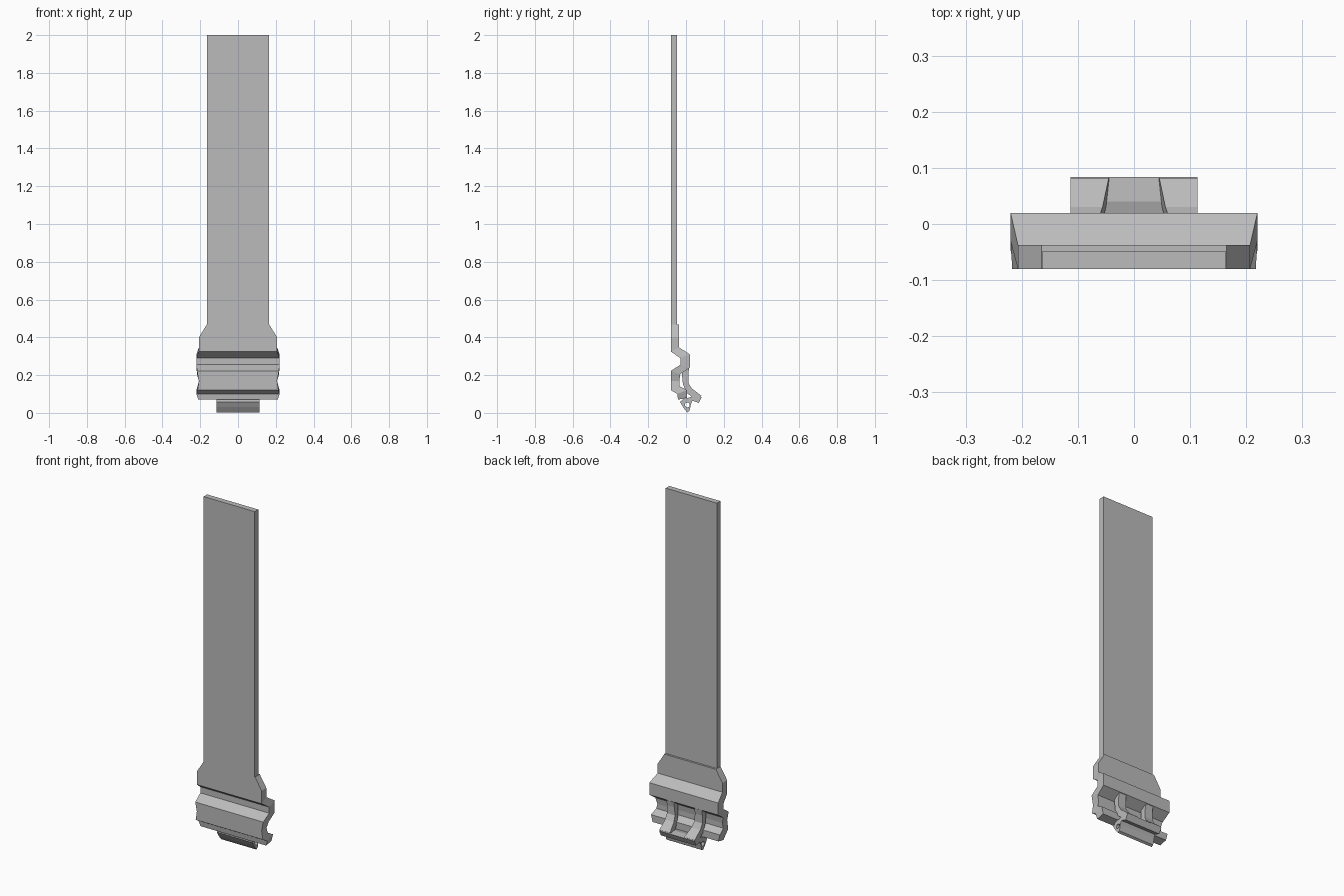
import bpy, bmesh
from mathutils import Matrix

cube = bpy.data.objects.get("Cube")
if cube:
    bpy.data.objects.remove(cube, do_unlink=True)

grey = bpy.data.materials.new("plain grey")
grey.use_nodes = True
colour = (0.5, 0.5, 0.5, 1)
grey.diffuse_color = colour
grey.node_tree.nodes["Principled BSDF"].inputs["Base Color"].default_value = colour


def finish(name, bm):
    bmesh.ops.recalc_face_normals(bm, faces=bm.faces[:])
    mesh = bpy.data.meshes.new(name)
    bm.to_mesh(mesh)
    bm.free()
    mesh.materials.append(grey)
    obj = bpy.data.objects.new(name, mesh)
    bpy.context.collection.objects.link(obj)
    return obj


def loft(name, sections):
    """Skin sections given as (front y, front z, back y, back z, x start, x end)."""
    bm = bmesh.new()
    rings = []
    for yf, zf, yb, zb, x0, x1 in sections:
        corners = ((x0, yf, zf), (x1, yf, zf), (x1, yb, zb), (x0, yb, zb))
        rings.append([bm.verts.new(c) for c in corners])
    for a, b in zip(rings, rings[1:]):
        for i in range(4):
            j = (i + 1) % 4
            bm.faces.new((a[i], a[j], b[j], b[i]))
    bm.faces.new(rings[0])
    bm.faces.new(rings[-1])
    return finish(name, bm)


def extrude_profile(name, points, half):
    bm = bmesh.new()
    face = bm.faces.new([bm.verts.new((-half, y, z)) for y, z in points])
    out = bmesh.ops.extrude_face_region(bm, geom=[face])
    moved = [v for v in out["geom"] if isinstance(v, bmesh.types.BMVert)]
    bmesh.ops.translate(bm, verts=moved, vec=(2 * half, 0, 0))
    return finish(name, bm)


# Long flat strap
extrude_profile("strap", [(-.08, .468), (-.048, .468), (-.048, 2), (-.08, 2)], .163)

# Folded buckle plate: front y, z, back y, z, half width
plate = [
    (-.08, .468, -.037, .468, .165),
    (-.08, .40, -.037, .40, .207),
    (-.08, .325, -.037, .347, .207),
    (-.03, .29, .02, .31, .22),
    (-.03, .255, .02, .24, .22),
    (-.08, .222, -.03, .205, .217),
    (-.08, .17, -.035, .17, .207),
    (-.08, .12, -.035, .142, .214),
    (-.046, .10, .005, .12, .22),
    (-.042, .07, .005, .08, .21),
]
loft("buckle_plate", [(*s[:4], -s[4], s[4]) for s in plate])

# Two curved arms behind the plate: front y, z, back y, z, inner x
arm = [
    (-.025, .235, .019, .25, .066),
    (-.02, .19, .012, .205, .065),
    (-.016, .15, .012, .16, .062),
    (.005, .105, .03, .13, .056),
    (.05, .07, .082, .09, .045),
]
for side, word in ((1, "left"), (-1, "right")):
    loft(word + "_arm", [(*s[:4], side * s[4], side * .113) for s in arm])

# Cross bar with a thumb tab and a pin hole
bar = extrude_profile("cross_bar", [
    (-.032, .058), (-.012, .075), (.012, .08), (.04, .088), (.084, .085),
    (.068, .053), (.034, .064), (.026, .045), (.018, .01), (.006, .003),
    (-.015, .03)], .113)

bm = bmesh.new()
bmesh.ops.create_cone(bm, cap_ends=True, segments=12, radius1=.013, radius2=.013, depth=.4)
bmesh.ops.transform(bm, matrix=Matrix.Translation((0, .007, .042))
                    @ Matrix.Rotation(1.5708, 4, 'Y'), verts=bm.verts)
cutter = finish("pin_hole_cutter", bm)
cutter.hide_render = True
cutter.hide_viewport = True
hole = bar.modifiers.new("pin_hole", "BOOLEAN")
hole.operation = 'DIFFERENCE'
hole.solver = 'EXACT'
hole.object = cutter
